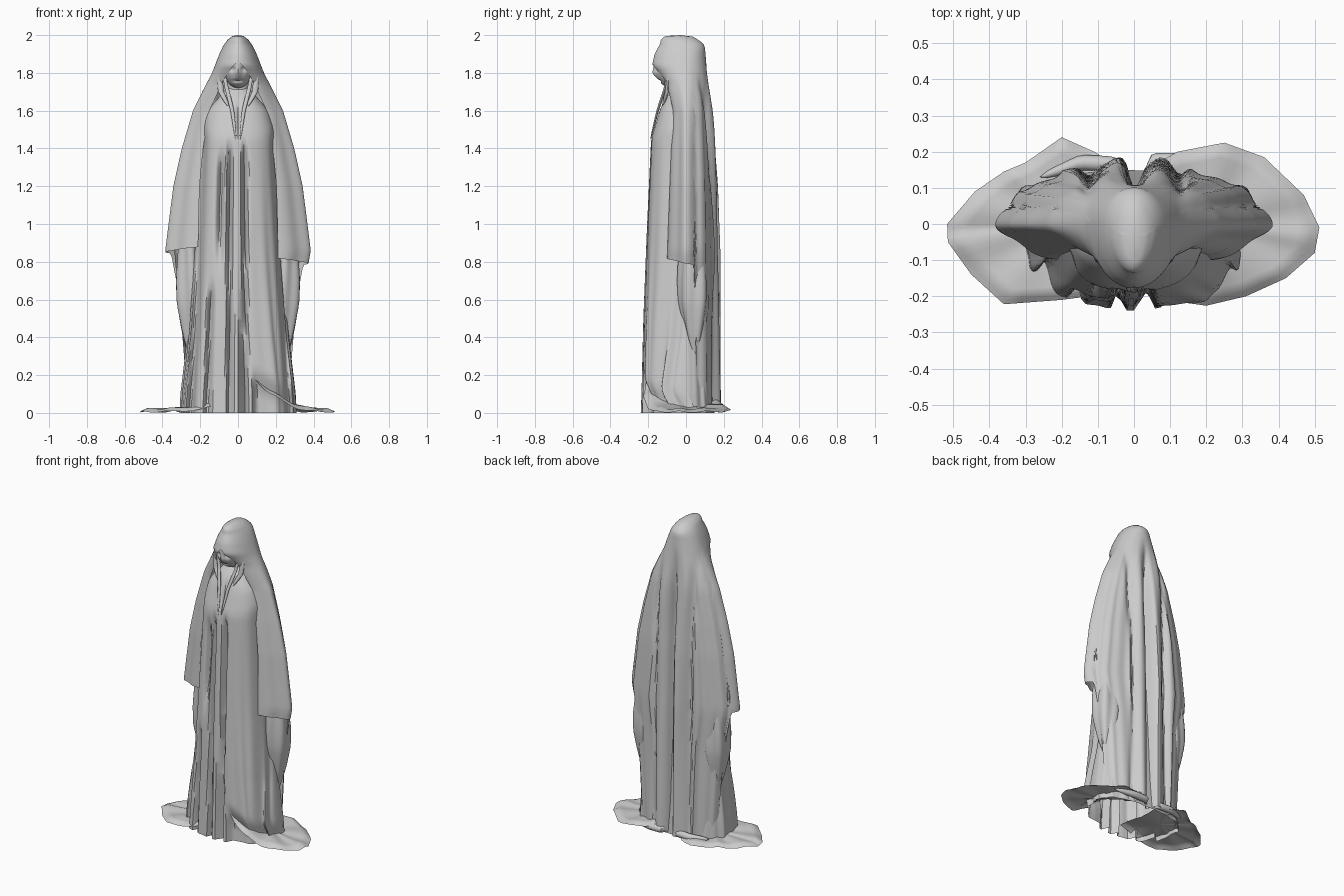
import bpy, bmesh, math
from math import sin, cos, pi, exp, radians

if "Cube" in bpy.data.objects:
    bpy.data.objects.remove(bpy.data.objects["Cube"])

stone = bpy.data.materials.new("pale grey cloth")
stone.diffuse_color = (0.6, 0.6, 0.6, 1)
stone.use_nodes = True
stone.node_tree.nodes["Principled BSDF"].inputs["Base Color"].default_value = stone.diffuse_color


def tab(z, pts):
    """Linear lookup in a short (z, value) profile, z descending."""
    if z >= pts[0][0]:
        return pts[0][1]
    for (z0, v0), (z1, v1) in zip(pts, pts[1:]):
        if z >= z1:
            return v0 + (v1 - v0) * (z0 - z) / (z0 - z1)
    return pts[-1][1]


def smooth(a, b, x):
    t = min(1, max(0, (x - a) / (b - a)))
    return t * t * (3 - 2 * t)


def sheet(name, nu, nv, fn, closed=False, angle=40):
    """Grid surface: fn(u, v) -> point, u around, v top to bottom."""
    bm = bmesh.new()
    cols = nu if closed else nu + 1
    vs = [[bm.verts.new(fn(i / nu, j / nv)) for i in range(cols)] for j in range(nv + 1)]
    for j in range(nv):
        for i in range(nu):
            k = (i + 1) % cols
            bm.faces.new((vs[j][i], vs[j + 1][i], vs[j + 1][k], vs[j][k]))
    bmesh.ops.remove_doubles(bm, verts=bm.verts, dist=0.0001)
    bmesh.ops.recalc_face_normals(bm, faces=bm.faces)
    me = bpy.data.meshes.new(name)
    bm.to_mesh(me)
    bm.free()
    ob = bpy.data.objects.new(name, me)
    bpy.context.collection.objects.link(ob)
    me.materials.append(stone)
    bpy.ops.object.select_all(action='DESELECT')
    ob.select_set(True)
    bpy.context.view_layer.objects.active = ob
    bpy.ops.object.shade_smooth_by_angle(angle=radians(angle))
    return ob


# Veil: hood on top, open at the front, short at the sides, floor length at the back
V_W = [(2, 0), (1.995, .03), (1.975, .056), (1.94, .08), (1.9, .099), (1.8, .137), (1.7, .188), (1.6, .235),
       (1.4, .29), (1.2, .333), (.86, .375), (.6, .33), (0, .29)]
V_B = [(2, 0), (1.995, .06), (1.975, .085), (1.94, .1), (1.9, .103), (1.8, .115), (1.6, .135), (1.2, .158),
       (.8, .168), (0, .178)]
V_F = [(2, 0), (1.995, .08), (1.975, .115), (1.94, .145), (1.9, .166), (1.84, .18), (1.75, .12), (1.6, .085),
       (1.2, .1), (.8, .115)]
V_PHI = [(1.865, 180), (1.82, 162), (1.76, 150), (1.6, 140), (.9, 146)]


def veil_pt(u, v):
    t = 2 * u - 1
    side = abs(t)
    hem = .86 if t < 0 else .8
    hem += .07 * (side - .75)
    zb = .01 + (hem - .01) * smooth(.46, .52, side)
    z = 2 - (2 - zb) * v ** 1.35
    phi = t * radians(tab(z, V_PHI))
    w, b, f = tab(z, V_W), tab(z, V_B), tab(z, V_F)
    amp = .07 * smooth(1.92, 1.3, z)
    fine = .6 * (1 - 2 * abs(sin(6.5 * phi + .4))) + .4 * cos(17 * phi + 1)
    broad = .8 * cos(7.5 * abs(phi) + .6)
    mix = smooth(.35, .55, side)
    fold = fine * (1 - mix) + broad * mix
    x = w * sin(phi) * (1 + amp * fold * .5)
    y = cos(phi) * (b if cos(phi) > 0 else f) * (1 + amp * fold * 1.5)
    if cos(phi) > 0:      # deep central pleat with two rolls beside it
        deep = smooth(1.9, 1.4, z)
        y += deep * (-.075 * exp(-(x / .022) ** 2) + .018 * exp(-((abs(x) - .065) / .03) ** 2)
                     - .03 * exp(-((abs(x) - .125) / .022) ** 2))
    y -= .03 * smooth(1.94, 2, z)
    return (x, y, z)


sheet("veil", 140, 60, veil_pt)

# Robe: pleated body with grooves running down the front
R_W = [(1.72, .06), (1.66, .11), (1.6, .165), (1.5, .195), (1.2, .21), (.8, .235), (.4, .265), (.1, .3), (0, .305)]
R_F = [(1.72, .06), (1.66, .115), (1.6, .14), (1.45, .185), (1, .205), (.5, .223), (.1, .233), (0, .237)]
R_B = [(1.72, .06), (1.5, .08), (.8, .11), (.2, .135), (0, .15)]
# groove x, half width, depth, top z, bottom z
GROOVES = [(-.045, .012, .05, 1.45, -.5), (.035, .012, .055, 1.45, -.5), (-.085, .018, .045, 1.4, .75),
           (-.12, .014, .05, .7, -.5), (.2, .02, .04, 1.5, -.5), (-.185, .018, .05, 1.55, -.5),
           (0, .008, .025, 1.66, 1.38)]


def robe_pt(u, v):
    z = 1.72 * (1 - v)
    p = 2 * pi * u
    s, c = sin(p), cos(p)
    w, f, b = tab(z, R_W), tab(z, R_F), tab(z, R_B)
    square = .2 * smooth(1, .1, z) if s > 0 and c > 0 else 0
    s2 = math.copysign(abs(s) ** (.85 - square), s)
    c2 = math.copysign(abs(c) ** (.75 - square), c)
    amp = .05 * smooth(1.5, .3, z)
    fold = cos(11 * p + .5) * .6 + cos(19 * p + 2) * .4
    x = w * s2 * (1 + amp * fold * .6)
    y = (-f if c > 0 else -b) * c2 * (1 + amp * fold * .4)
    if c > 0:
        for gx, gw, gd, zt, zl in GROOVES:
            on = smooth(zt + .02, zt - .15, z) * smooth(zl - .05, zl + .3, z)
            y += gd * on * exp(-((x - gx * (1 + .25 * (1.4 - z) * (abs(gx) > .06))) / gw) ** 2)
        if x > .07 and z < .25:      # right hem is lifted, cloth recedes beneath it
            y += .05 * smooth(.27 - .6 * (x - .07), .1 - .4 * (x - .07), z) * smooth(.07, .1, x)
    return (x, y, z)


sheet("robe", 160, 60, robe_pt, closed=True)

# Sleeve linings hanging below the veil on both sides
S_W = [(1.3, .03), (.9, .06), (.7, .075), (.58, .075), (.42, .045), (.3, .01)]


def make_sleeve(m, name):
    def pt(u, v):
        z = 1.3 - 1.0 * v
        p = 2 * pi * u
        w = tab(z, S_W)
        k = 1 + .1 * cos(5 * p + 4 * v)
        return (m * (.252 + w * cos(p) * k), .02 + .03 * v + w * 1.05 * sin(p) * k, z)
    sheet(name, 42, 20, pt, closed=True)


make_sleeve(-1, "left_sleeve")
make_sleeve(1, "right_sleeve")

# Trains: cloth spread flat on the floor at either side
LEFT = [(-.05, -.19), (-.2, -.21), (-.36, -.222), (-.45, -.14), (-.515, -.05), (-.517, .0), (-.44, .09),
        (-.36, .145), (-.3, .17), (-.2, .24), (-.11, .2), (-.05, .16)]
RIGHT = [(.05, -.2), (.12, -.215), (.2, -.226), (.31, -.2), (.42, -.15), (.5, -.08), (.513, -.01), (.47, .08),
         (.36, .185), (.25, .225), (.12, .2), (.05, .16)]


def make_train(name, outline, m, lift):
    n = len(outline)

    def pt(u, v):
        q = u * n
        i = int(q) % n
        t = q - int(q)
        a, b = outline[i], outline[(i + 1) % n]
        ex, ey = a[0] + (b[0] - a[0]) * t, a[1] + (b[1] - a[1]) * t
        x = m * .2 + (ex - m * .2) * v
        y = ey * v
        z = .022 + .006 * v * sin(7 * 2 * pi * u)
        z -= .018 * smooth(.88, 1, v)
        front = .3 + .7 * smooth(.05, -.15, y)
        z += lift * front * max(0, (.44 - abs(x)) / .4) ** 2
        return (x, y, max(.003, z))
    sheet(name, n * 4, 16, pt, closed=True)


make_train("left_train", LEFT, -1, .05)
make_train("right_train", RIGHT, 1, .22)


# Crumpled rolls of hem lying behind the feet
def make_roll(name, path, r):
    def pt(u, v):
        q = v * (len(path) - 1)
        i = min(int(q), len(path) - 2)
        t = q - i
        x = path[i][0] + (path[i + 1][0] - path[i][0]) * t
        y = path[i][1] + (path[i + 1][1] - path[i][1]) * t
        k = r * max(.02, sin(pi * v) ** .5)
        return (x, y + k * cos(2 * pi * u), .006 + max(0, r + k * sin(2 * pi * u)))
    sheet(name, 12, 16, pt, closed=True)


make_roll("left_hem_roll", [(-.26, .13), (-.15, .17), (-.05, .165), (-.02, .12)], .022)
make_roll("right_hem_roll", [(.02, .12), (.05, .175), (.15, .175), (.28, .15)], .022)


# Head under the hood, with brow, nose and mouth
def head_pt(u, v):
    p, q = 2 * pi * u, pi * v
    x, y, z = .082 * sin(q) * sin(p), -.075 - .094 * sin(q) * cos(p), 1.845 + .125 * cos(q)
    if cos(p) > 0:
        y += .014 * exp(-((abs(x) - .03) / .016) ** 2 - ((z - 1.82) / .014) ** 2)
        y -= .014 * exp(-(x / .014) ** 2 - ((z - 1.8) / .025) ** 2)
        y += .01 * exp(-(x / .03) ** 2 - ((z - 1.758) / .007) ** 2)
    return (x, y, z)


sheet("head", 64, 64, head_pt, closed=True)


# Neck and the loose folds hanging from the hood to the chest
def make_fold(name, path, r):
    def pt(u, v):
        q = v * (len(path) - 1)
        i = min(int(q), len(path) - 2)
        t = q - i
        c = [a + (b - a) * t for a, b in zip(path[i], path[i + 1])]
        k = r * max(.02, sin(pi * min(1, .12 + .88 * v)) ** .5)
        return (c[0] + k * cos(2 * pi * u), c[1] + .7 * k * sin(2 * pi * u), c[2])
    sheet(name, 12, 16, pt, closed=True)


make_fold("neck", [(0, -.03, 1.82), (0, -.03, 1.72), (0, -.04, 1.6)], .055)
for m, side in ((-1, "left"), (1, "right")):
    make_fold(side + "_neck_fold", [(m * .075, -.1, 1.8), (m * .06, -.11, 1.72), (m * .03, -.15, 1.6),
                                    (m * .01, -.19, 1.44)], .011)
    make_fold(side + "_collar_fold", [(m * .1, -.09, 1.8), (m * .09, -.1, 1.7), (m * .05, -.125, 1.62)], .016)
